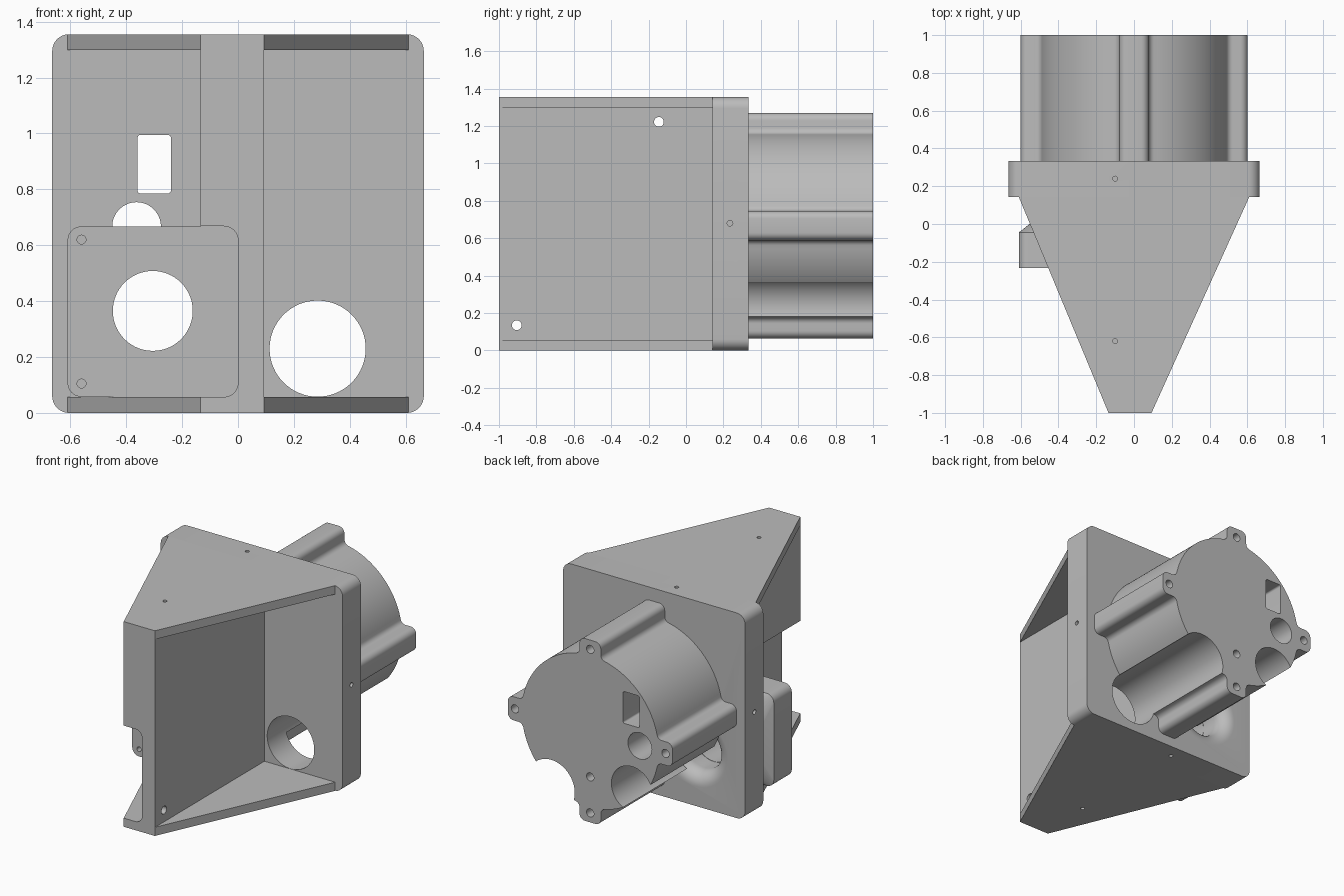
import bpy, bmesh
from math import sin, cos, pi, radians, sqrt, atan2

cube = bpy.data.objects.get("Cube")
if cube:
    bpy.data.objects.remove(cube, do_unlink=True)

grey = bpy.data.materials.new("light_grey")
grey.use_nodes = True
grey.diffuse_color = (0.5, 0.5, 0.5, 1)
grey.node_tree.nodes["Principled BSDF"].inputs["Base Color"].default_value = (0.5, 0.5, 0.5, 1)

AXES = {"x": lambda p, h: (h, p[0], p[1]),
        "y": lambda p, h: (p[0], h, p[1]),
        "z": lambda p, h: (p[0], p[1], h)}


def loft(name, rings, axis):
    """Solid through rings given as (outline, height along axis)."""
    bm = bmesh.new()
    loops = [[bm.verts.new(AXES[axis](p, h)) for p in pts] for pts, h in rings]
    bm.faces.new(loops[0])
    bm.faces.new(loops[-1])
    n = len(loops[0])
    for lo, hi in zip(loops, loops[1:]):
        for i in range(n):
            j = (i + 1) % n
            bm.faces.new((lo[i], lo[j], hi[j], hi[i]))
    bmesh.ops.recalc_face_normals(bm, faces=bm.faces)
    mesh = bpy.data.meshes.new(name)
    bm.to_mesh(mesh)
    bm.free()
    mesh.materials.append(grey)
    obj = bpy.data.objects.new(name, mesh)
    bpy.context.collection.objects.link(obj)
    return obj


def prism(name, pts, a, b, axis="y"):
    return loft(name, [(pts, a), (pts, b)], axis)


def arc(cx, cy, r, a0, a1, n=8):
    return [(cx + r * cos(a0 + (a1 - a0) * i / n), cy + r * sin(a0 + (a1 - a0) * i / n))
            for i in range(n + 1)]


def circle(cx, cy, r, n=64):
    return arc(cx, cy, r, 0, 2 * pi, n)[:-1]


def rounded(x0, x1, z0, z1, r):
    corners = [(x1 - r, z1 - r), (x0 + r, z1 - r), (x0 + r, z0 + r), (x1 - r, z0 + r)]
    return [p for k, c in enumerate(corners) for p in arc(*c, r, k * pi / 2, (k + 1) * pi / 2)]


def rect(x0, x1, z0, z1):
    return [(x0, z0), (x1, z0), (x1, z1), (x0, z1)]


def cut(obj, cutters):
    for c in cutters:
        c.hide_render = True
        mod = obj.modifiers.new("cut", "BOOLEAN")
        mod.operation, mod.solver, mod.object = "DIFFERENCE", "EXACT", c
        bpy.context.view_layer.objects.active = obj
        bpy.ops.object.modifier_apply(modifier=mod.name)
        bpy.data.objects.remove(c, do_unlink=True)


def hole(cx, cy, r, a, b, axis="y"):
    return prism("cutter", circle(cx, cy, r, 64 if r > 0.05 else 24), a, b, axis)


H, T, PY, BY = 1.355, 0.057, 0.143, 0.333    # height, shelf thickness, plate front and back
LX, LZ = -0.305, 0.365                       # lens opening centre
GX, GZ = 0.285, 0.23                         # large opening centre
MZ = 0.667                                   # housing centre height


def window(a, b):
    return [prism("cutter", rounded(-0.36, -0.24, 0.785, 0.995, 0.012), a, b),
            hole(-0.363, MZ, 0.087, a, b)]


# Back plate with openings, flared lens hole and side screw holes
plate = prism("back_plate", rounded(-0.665, 0.665, 0, H, 0.06), PY, BY)
flare = [(circle(LX, LZ, 0.145), 0)]
flare += [(circle(LX, LZ, 0.235 - 0.09 * cos(t * pi / 20)), 0.243 + 0.09 * sin(t * pi / 20))
          for t in range(11)]
flare.append((circle(LX, LZ, 0.235), 0.4))
screws = [hole(0.235, 0.68, 0.015, s * 0.6, s * 0.7, "x") for s in (-1, 1)]
screws += [hole(-0.1, 0.24, 0.013, a, b, "z") for a, b in ((-0.1, 0.06), (H - 0.06, H + 0.1))]
cut(plate, window(0, 0.5) + [hole(GX, GZ, 0.172, 0, 0.5), loft("cutter", flare, "y")] + screws)

# Tapered shelves, top and bottom
wedge = [(-0.135, -1), (0.093, -1), (0.61, PY), (-0.61, PY)]
shelves = []
for name, z, a, b in (("bottom_shelf", 0, -0.1, 0.04), ("top_shelf", H - T, H - 0.04, H + 0.1)):
    shelf = prism(name, wedge, z, z + T, "z")
    cut(shelf, [hole(-0.1, -0.62, 0.013, a, b, "z")])
    shelves.append(shelf)

# Central web, notched for the lens block and drilled through
web = prism("central_web", rect(-0.135, 0.093, T, H - T), -1, PY)
cut(web, [prism("cutter", rounded(-0.61, 0, T, 0.668, 0.05), -1.1, -0.233),
          hole(-0.145, 1.222, 0.026, -0.3, 0.3, "x"),
          hole(-0.905, 0.135, 0.026, -0.3, 0.3, "x")])

# Lens block with tapering neck running to the back plate
block = loft("lens_block", [
    (rounded(LX - h, LX + h, 0.3625 - h, 0.3625 + h, r), y)
    for h, r, y in ((0.305, 0.05, -0.233), (0.305, 0.05, -0.045),
                    (0.21, 0.2, 0.03), (0.21, 0.2, PY))], "y")
cut(block, [hole(LX, LZ, 0.143, -0.5, 0.5)] +
    [hole(x, z, 0.016, -0.3, -0.15) for x in (-0.56, -0.05) for z in (0.105, 0.62)])

# Rear housing: round body with four filleted ears
R, E, W, F, C = 0.5, 0.602, 0.078, 0.035, 0.04
fu = sqrt((R + F) ** 2 - (W + F) ** 2)
half = arc(E - C, W - C, C, 0, pi / 2, 6)
half += arc(fu, W + F, F, 1.5 * pi, pi + atan2(W + F, fu), 6)
start = atan2(W + F, fu)
half += arc(0, 0, R, start, pi / 4, 14)[1:]
ear = [(u, -v) for u, v in reversed(half)][1:] + half
outline = []
for k in range(4):
    c, s = cos(k * pi / 2), sin(k * pi / 2)
    outline += [(u * c - v * s, MZ + u * s + v * c) for u, v in ear]
housing = prism("rear_housing", outline, BY, 1)
grooves = [hole(GX, GZ, 0.172, 0.2, 1.1), hole(LX, LZ, 0.15, 0.2, 1.1)]
pegs = [(0, MZ + 0.54), (0, MZ - 0.54), (0.55, MZ), (-0.55, MZ), (0, 0.365)]
cut(housing, window(0.2, 1.1) + grooves + [hole(x, z, 0.027, 0.85, 1.1) for x, z in pegs])

# Smooth the round surfaces, keep edges sharp
bpy.ops.object.select_all(action="DESELECT")
for obj in [plate, web, block, housing] + shelves:
    obj.select_set(True)
bpy.context.view_layer.objects.active = plate
bpy.ops.object.shade_smooth_by_angle(angle=radians(30))
